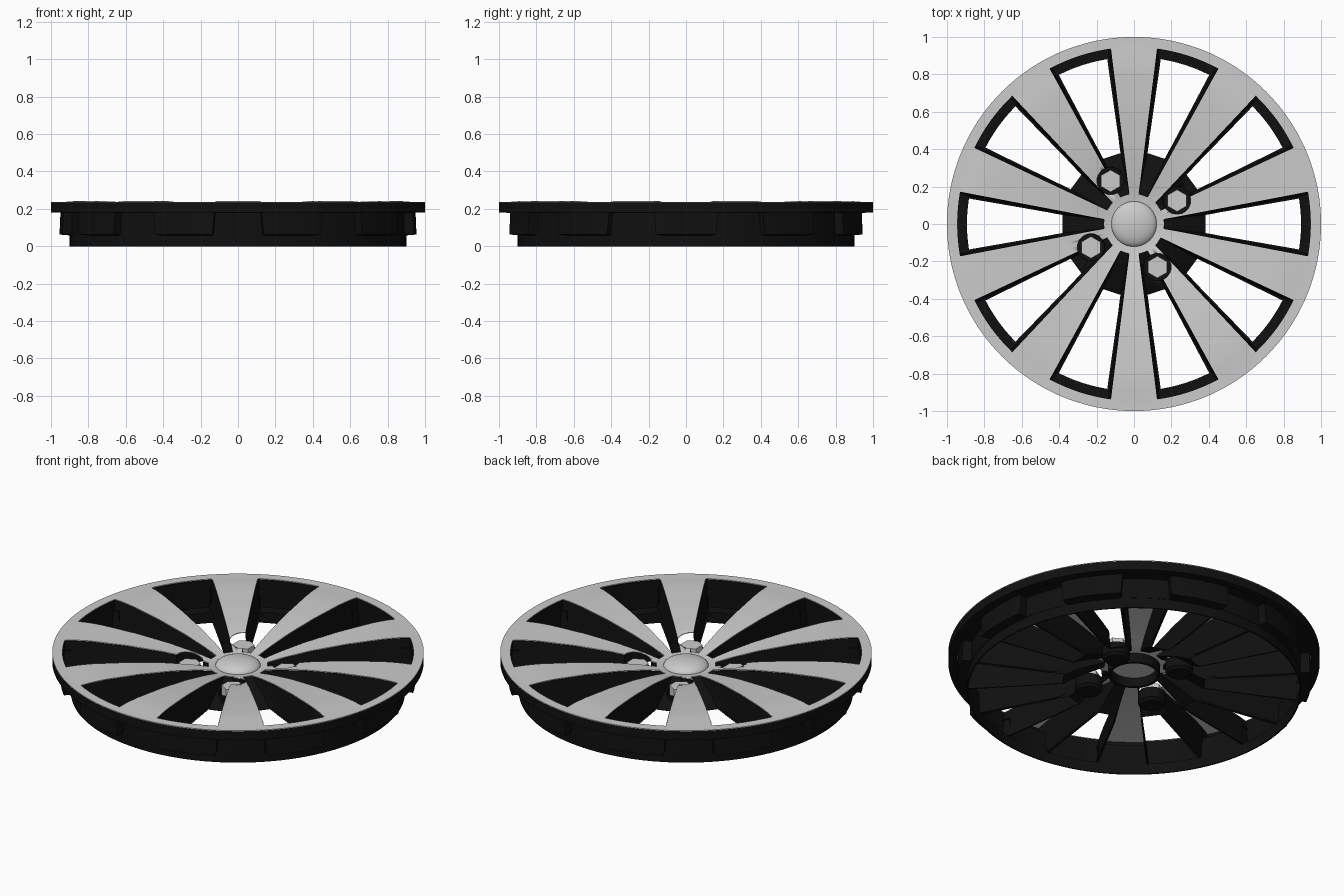
import bpy, bmesh
from math import sin, cos, asin, radians, pi

if "Cube" in bpy.data.objects:
    bpy.data.objects.remove(bpy.data.objects["Cube"])

N = 10
R_IN, R_OUT = 0.16, 0.945           # window inner / outer radius
black = bpy.data.materials.new("black")
black.diffuse_color = (0.005, 0.005, 0.005, 1)
black.use_nodes = True
black.node_tree.nodes["Principled BSDF"].inputs["Base Color"].default_value = black.diffuse_color


def lerp(a, b, t):
    return a + (b - a) * t


def half_width(r):
    return lerp(0.025, 0.172, (r - R_IN) / (R_OUT - R_IN))


def half_angle(r):
    return asin(half_width(r) / r)


def face_z(r):
    # dished profile of the face
    pts = [(0.12, .158), (0.16, .163), (0.25, .183), (0.4, .208), (0.6, .229),
           (0.8, .24), (0.88, .24), (0.945, .235), (1.0, .235)]
    for (r0, z0), (r1, z1) in zip(pts, pts[1:]):
        if r <= r1 + 1e-6:
            return lerp(z0, z1, (r - r0) / (r1 - r0))
    return .235


def polar(r, a, z):
    return (r * cos(a), r * sin(a), z)


def add_strip(bm, rows, closed=False):
    # quads between successive rows of points
    vs = [[bm.verts.new(p) for p in row] for row in rows]
    n = len(rows[0])
    for a, b in zip(vs, vs[1:]):
        for i in range(n if closed else n - 1):
            j = (i + 1) % n
            bm.faces.new((a[i], b[i], b[j], a[j]))


def finish(name, bm, mat=None, angle=30, thickness=0):
    bmesh.ops.remove_doubles(bm, verts=bm.verts, dist=1e-5)
    bmesh.ops.recalc_face_normals(bm, faces=bm.faces)
    me = bpy.data.meshes.new(name)
    bm.to_mesh(me)
    bm.free()
    ob = bpy.data.objects.new(name, me)
    bpy.context.collection.objects.link(ob)
    if mat:
        me.materials.append(mat)
    bpy.ops.object.select_all(action='DESELECT')
    bpy.context.view_layer.objects.active = ob
    ob.select_set(True)
    if thickness:
        m = ob.modifiers.new("thickness", 'SOLIDIFY')
        m.thickness, m.offset = thickness, 0
        bpy.ops.object.modifier_apply(modifier=m.name)
    if angle:
        bpy.ops.object.shade_smooth_by_angle(angle=radians(angle))
    return ob


def lathe(name, profile, mat=None, closed=True, seg=120):
    bm = bmesh.new()
    prof = profile + profile[:1] if closed else profile
    add_strip(bm, [[polar(r, 2 * pi * i / seg, z) for i in range(seg)]
                   for r, z in prof], True)
    return finish(name, bm, mat)


def span(a, b, n):
    return [lerp(a, b, i / n) for i in range(n + 1)]


# Grey spoked face: inner ring, ten spokes, outer ring
bm = bmesh.new()
step = 2 * pi / N
rows_r = span(R_IN, R_OUT, 16)
for k in range(N):
    base = k * step
    add_strip(bm, [[polar(r, base + a, face_z(r))
                    for a in span(half_angle(r), step - half_angle(r), 6)] for r in rows_r])
    for r0, r1, edge in ((0.115, R_IN, R_IN), (R_OUT, 1.0, R_OUT)):
        h = half_angle(edge)
        angs = span(-h, h, 8) + span(h, step - h, 6)[1:]
        add_strip(bm, [[polar(r, base + a, face_z(r)) for a in angs] for r in (r0, r1)])
face = finish("spoked_face", bm, None, 30, 0.004)


# Black window pockets: walls dropping from each window to an inset lip
def pocket_loop(base, r_in, w_in, r_out, w_out, zf):
    a_in, a_out = asin(w_in / r_in), asin(w_out / r_out)
    pts = [(r_out, a, 1) for a in span(-a_out, a_out, 8)]
    side = []
    for t in span(1, 0, 12)[1:]:
        r = lerp(r_in, r_out, t)
        side.append((r, asin(lerp(w_in, w_out, t) / r), t))
    pts += side + [(r, -a, t) for r, a, t in reversed(side)]
    return [polar(r, base + a, zf(r, t)) for r, a, t in pts]


bm = bmesh.new()
for k in range(N):
    b = k * step
    add_strip(bm, [
        pocket_loop(b, R_IN, .025, R_OUT, .172, lambda r, t: face_z(r) - .003),
        pocket_loop(b, .29, .04, .953, .16, lambda r, t: lerp(.11, .064, min(1, t * 4))),
        pocket_loop(b, .385, .05, .9, .138, lambda r, t: .06)], True)
pockets = finish("window_pockets", bm, black, 30, 0.004)

# Bolt wells cut through face and pockets
bolts = [(0.262 * cos(radians(28.5 + 90 * i)), 0.262 * sin(radians(28.5 + 90 * i)))
         for i in range(4)]


def cylinder(name, x, y, r, z0, z1, seg, mat=None, angle=30):
    bpy.ops.mesh.primitive_cylinder_add(vertices=seg, radius=r, depth=z1 - z0,
                                        location=(x, y, (z0 + z1) / 2))
    ob = bpy.context.object
    ob.name = name
    if mat:
        ob.data.materials.append(mat)
    if angle:
        bpy.ops.object.shade_smooth_by_angle(angle=radians(angle))
    return ob


for x, y in bolts:
    cutter = cylinder("bolt_cutter", x, y, .073, .055, .4, 32, black)
    cutter.hide_render = True
    for ob in (face, pockets):
        m = ob.modifiers.new("well", 'BOOLEAN')
        m.object, m.operation, m.solver = cutter, 'DIFFERENCE', 'EXACT'
        bpy.context.view_layer.objects.active = ob
        bpy.ops.object.modifier_apply(modifier=m.name)
    bpy.data.objects.remove(cutter)

# Wells and hex nuts
for i, (x, y) in enumerate(bolts):
    well = lathe(f"bolt_well_{i}", [(.001, .05), (.06, .05), (.075, .065), (.075, .125),
                                    (.071, .125), (.071, .068), (.001, .06)],
                 black, False, 32)
    well.location = (x, y, 0)
    cylinder(f"hex_nut_{i}", x, y, .059, .062, .16, 6, None, 0)

# Black outer rim edge and lower barrel
lathe("rim_edge", [(.952, .231), (1, .233), (1, .18), (.952, .18)], black)
lathe("barrel", [(.9, .062), (.9, 0), (.893, 0), (.893, .062)], black)

# Upper barrel panels behind the spokes
bm = bmesh.new()
h = half_angle(R_OUT) - .015
for k in range(N):
    angs = [k * step + a for a in span(h, step - h, 8)]
    add_strip(bm, [[polar(r, a, z) for a in angs]
                   for r, z in ((.96, .18), (.9, .18), (.9, .06))])
finish("barrel_panels", bm, black, 30, 0.004)

# Hub sleeve and domed centre cap
lathe("hub_sleeve", [(.14, .156), (.14, .1), (.125, .1), (.125, .154)], black)
dome = [(.122 * cos(a), .157 + .045 * sin(a)) for a in span(0, pi / 2 - .01, 10)]
lathe("centre_cap", [(.001, .152), (.122, .152)] + dome, None, False, 48)
